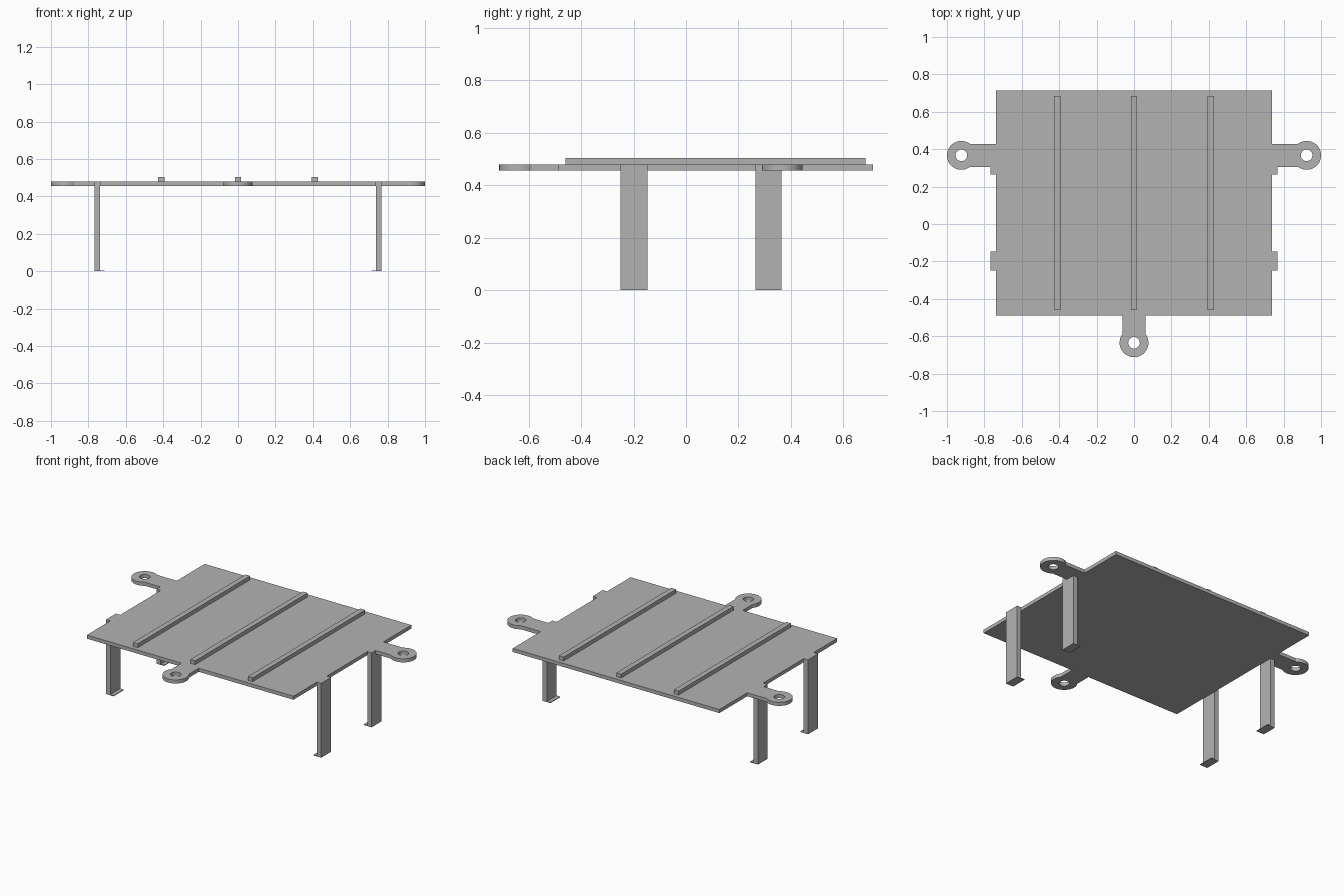
import bpy, bmesh
from math import sin, cos, pi, asin
from mathutils import Matrix

if "Cube" in bpy.data.objects:
    bpy.data.objects.remove(bpy.data.objects["Cube"])

GREY = (0.45, 0.45, 0.45, 1.0)
metal = bpy.data.materials.new("plain grey")
metal.use_nodes = True
metal.diffuse_color = GREY
metal.node_tree.nodes["Principled BSDF"].inputs["Base Color"].default_value = GREY

PLATE_LOW, PLATE_TOP, RIB_TOP = 0.457, 0.48, 0.505
HALF_W, FRONT, BACK = 0.737, -0.488, 0.713


def add_object(name, bm):
    bmesh.ops.recalc_face_normals(bm, faces=bm.faces)
    mesh = bpy.data.meshes.new(name)
    bm.to_mesh(mesh)
    bm.free()
    mesh.materials.append(metal)
    obj = bpy.data.objects.new(name, mesh)
    bpy.context.scene.collection.objects.link(obj)
    return obj


def box(name, x0, x1, y0, y1, z0, z1):
    bm = bmesh.new()
    size = Matrix.Diagonal((x1 - x0, y1 - y0, z1 - z0, 1))
    centre = Matrix.Translation(((x0 + x1) / 2, (y0 + y1) / 2, (z0 + z1) / 2))
    bmesh.ops.create_cube(bm, size=1, matrix=centre @ size)
    return add_object(name, bm)


def leg(name, side, y0, y1):
    # L-shaped strip: upright against the plate edge, thin foot turned inward
    inner, outer, toe, sole = HALF_W, 0.768, 0.713, 0.005
    profile = [(toe, 0), (outer, 0), (outer, PLATE_TOP),
               (inner, PLATE_TOP), (inner, sole), (toe, sole)]
    bm = bmesh.new()
    face = bm.faces.new([bm.verts.new((side * x, y0, z)) for x, z in profile])
    new = bmesh.ops.extrude_face_region(bm, geom=[face])["geom"]
    bmesh.ops.translate(bm, vec=(0, y1 - y0, 0),
                        verts=[g for g in new if isinstance(g, bmesh.types.BMVert)])
    return add_object(name, bm)


def lug(name, centre, angle, neck):
    # Round eye with a straight neck reaching back to the plate; local +x points outward
    radius, hole, half = 0.077, 0.031, 0.062
    start = pi - asin(half / radius)
    steps = 40
    arc = [-start + 2 * start * i / steps for i in range(steps + 1)]
    outline = [(-neck, -half)] + [(radius * cos(a), radius * sin(a)) for a in arc] + [(-neck, half)]
    eye = [(hole * cos(2 * pi * i / 32), hole * sin(2 * pi * i / 32)) for i in range(32)]

    curve = bpy.data.curves.new(name + " outline", "CURVE")
    curve.dimensions = "2D"
    curve.fill_mode = "BOTH"
    curve.extrude = (PLATE_TOP - PLATE_LOW) / 2
    for points in (outline, eye):
        spline = curve.splines.new("POLY")
        spline.points.add(len(points) - 1)
        for p, (x, y) in zip(spline.points, points):
            p.co = (x, y, 0, 1)
        spline.use_cyclic_u = True
    helper = bpy.data.objects.new(name + " outline", curve)
    mesh = bpy.data.meshes.new_from_object(helper)
    bm = bmesh.new()
    bm.from_mesh(mesh)
    bpy.data.objects.remove(helper)
    bpy.data.curves.remove(curve)
    bpy.data.meshes.remove(mesh)

    bmesh.ops.remove_doubles(bm, verts=bm.verts, dist=0.0001)
    place = Matrix.Translation((*centre, (PLATE_LOW + PLATE_TOP) / 2))
    bmesh.ops.transform(bm, matrix=place @ Matrix.Rotation(angle, 4, "Z"), verts=bm.verts)
    obj = add_object(name, bm)
    bpy.ops.object.select_all(action="DESELECT")
    obj.select_set(True)
    bpy.context.view_layer.objects.active = obj
    bpy.ops.object.shade_smooth_by_angle(angle=pi / 6)
    return obj


# Flat plate
box("plate", -HALF_W, HALF_W, FRONT, BACK, PLATE_LOW, PLATE_TOP)

# Three stiffening ribs on top
for label, x in (("right", -0.41), ("middle", 0), ("left", 0.41)):
    box(label + "_rib", x - 0.017, x + 0.017, -0.46, 0.685, PLATE_TOP, RIB_TOP)

# Four legs
for label, side in (("right", -1), ("left", 1)):
    leg("front_" + label + "_leg", side, -0.249, -0.147)
    leg("back_" + label + "_leg", side, 0.265, 0.364)

# Three mounting lugs
lug("left_lug", (0.923, 0.367), 0, 0.923 - HALF_W)
lug("right_lug", (-0.923, 0.367), pi, 0.923 - HALF_W)
lug("front_lug", (0, -0.635), -pi / 2, 0.635 + FRONT)
